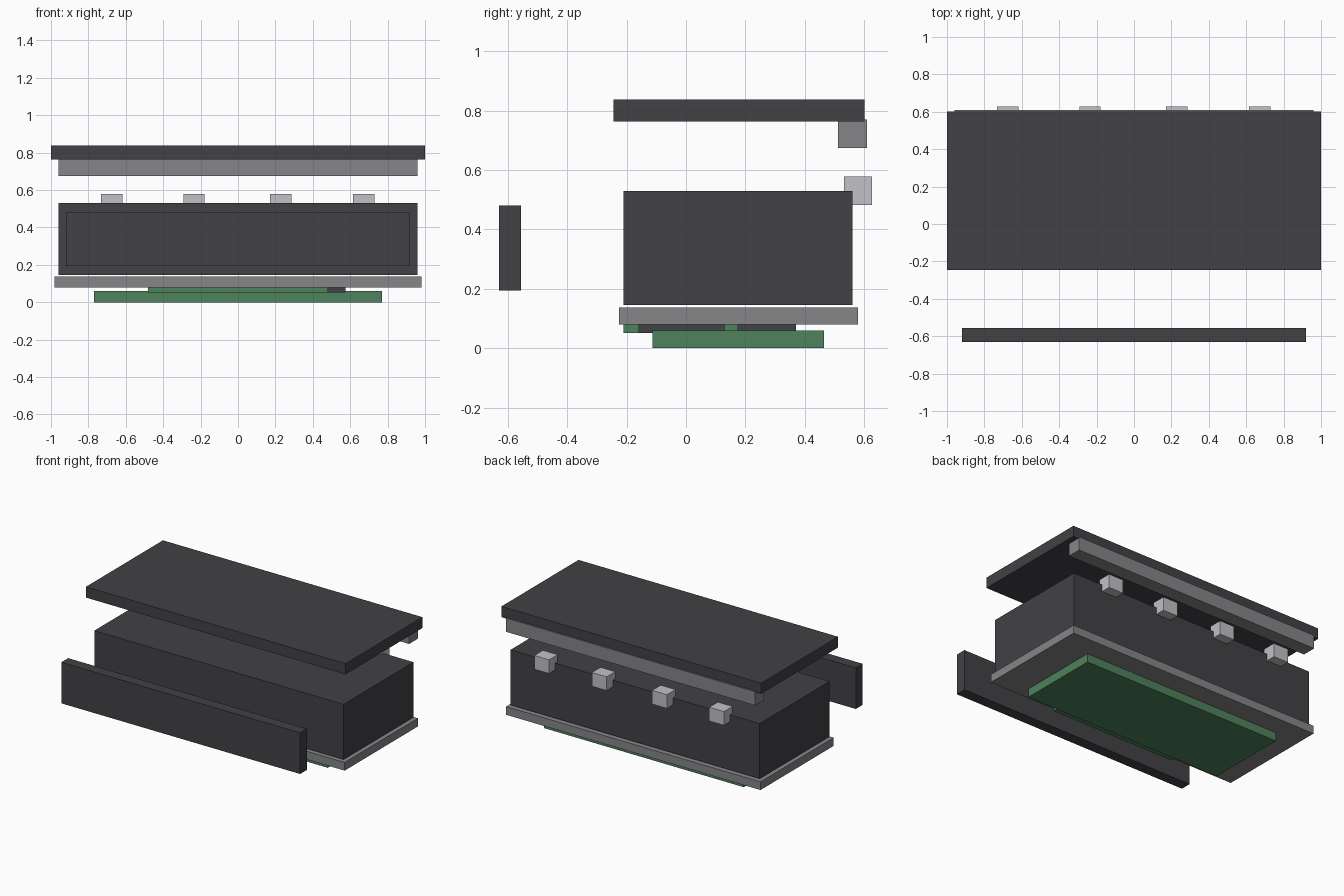
import bpy

default = bpy.data.objects.get("Cube")
if default:
    bpy.data.objects.remove(default, do_unlink=True)


def material(name, colour):
    mat = bpy.data.materials.new(name)
    mat.use_nodes = True
    rgba = (*colour, 1)
    mat.diffuse_color = rgba
    mat.node_tree.nodes["Principled BSDF"].inputs["Base Color"].default_value = rgba
    return mat


charcoal = material("charcoal", (0.054, 0.053, 0.060))
grey = material("mid grey", (0.238, 0.235, 0.250))
silver = material("silver", (0.54, 0.54, 0.57))
green = material("board green", (0.076, 0.223, 0.107))


def box(name, x, y, z, mat):
    """Sharp box spanning the given (low, high) range on each axis."""
    spans = (x, y, z)
    bpy.ops.mesh.primitive_cube_add(size=1, location=[(a + b) / 2 for a, b in spans])
    obj = bpy.context.object
    obj.name = name
    obj.scale = [b - a for a, b in spans]
    bpy.ops.object.transform_apply(location=False, rotation=False, scale=True)
    obj.data.materials.append(mat)
    return obj


def wide(half):
    return (-half, half)


# Case: lid, body and detached front panel
box("lid", wide(1), (-0.245, 0.602), (0.763, 0.838), charcoal)
box("body", wide(0.96), (-0.21, 0.56), (0.146, 0.53), charcoal)
box("front_panel", wide(0.92), (-0.63, -0.555), (0.195, 0.481), charcoal)

# Rear strip under the lid and tray under the body
box("rear_strip", wide(0.96), (0.512, 0.61), (0.675, 0.77), grey)
box("base_tray", wide(0.98), (-0.226, 0.58), (0.08, 0.137), grey)

# Row of clips along the upper rear edge
for i, x in enumerate((-0.675, -0.235, 0.229, 0.673)):
    box(f"rear_clip_{i + 1}", (x - 0.057, x + 0.057), (0.532, 0.627), (0.482, 0.578), silver)

# Circuit board with the layers above it
box("main_board", wide(0.77), (-0.112, 0.465), (0, 0.06), green)
box("upper_board", wide(0.48), (-0.21, 0.175), (0.051, 0.09), green)
box("side_module", (0.19, 0.575), (-0.16, 0.13), (0.052, 0.09), charcoal)
box("rear_module", wide(0.4), (0.175, 0.37), (0.052, 0.09), charcoal)
